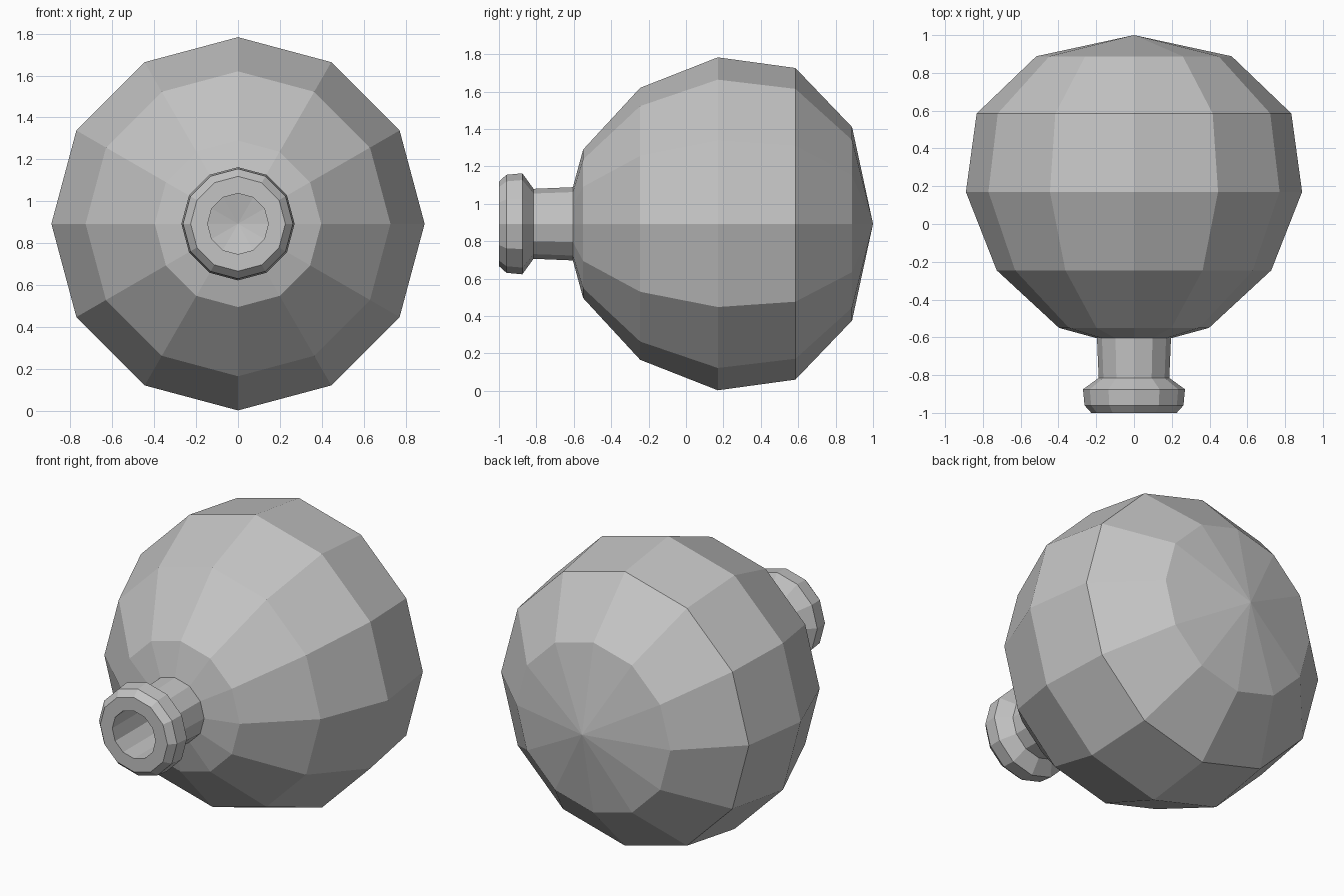
import bpy
import bmesh
from math import cos, sin, pi

SIDES = 12
AXIS_Z = 0.893

cube = bpy.data.objects.get("Cube")
if cube:
    bpy.data.objects.remove(cube, do_unlink=True)

grey = bpy.data.materials.new("plain grey")
grey.use_nodes = True
colour = (0.55, 0.55, 0.55, 1.0)
grey.diffuse_color = colour
grey.node_tree.nodes["Principled BSDF"].inputs["Base Color"].default_value = colour


def lathe(name, profile):
    """Turn (y, radius) points around the horizontal y axis, flat shaded."""
    bm = bmesh.new()
    rings = []
    for y, r in profile:
        count = SIDES if r else 1
        rings.append([bm.verts.new((r * sin(2 * pi * i / SIDES), y,
                                    AXIS_Z + r * cos(2 * pi * i / SIDES)))
                      for i in range(count)])
    for a, b in zip(rings, rings[1:]):
        for i in range(SIDES):
            j = (i + 1) % SIDES
            if len(b) == 1:
                bm.faces.new((a[i], a[j], b[0]))
            else:
                bm.faces.new((a[i], a[j], b[j], b[i]))
    # The rings run clockwise seen from the front, so front-to-back faces point out
    bm.normal_update()
    mesh = bpy.data.meshes.new(name)
    bm.to_mesh(mesh)
    bm.free()
    mesh.materials.append(grey)
    obj = bpy.data.objects.new(name, mesh)
    bpy.context.collection.objects.link(obj)
    return obj


# Round hollow body, open at the neck and closed to a point at the back
lathe("round_body", [(-0.605, 0.195), (-0.55, 0.397), (-0.245, 0.727),
                     (0.17, 0.89), (0.585, 0.833), (0.888, 0.517), (1, 0)])

# Neck with a flared lip, its bore leading into the body
lathe("neck_and_lip", [(-0.6, 0.145), (-1, 0.145), (-1, 0.226), (-0.96, 0.262),
                       (-0.875, 0.27), (-0.815, 0.187), (-0.6, 0.196)])
